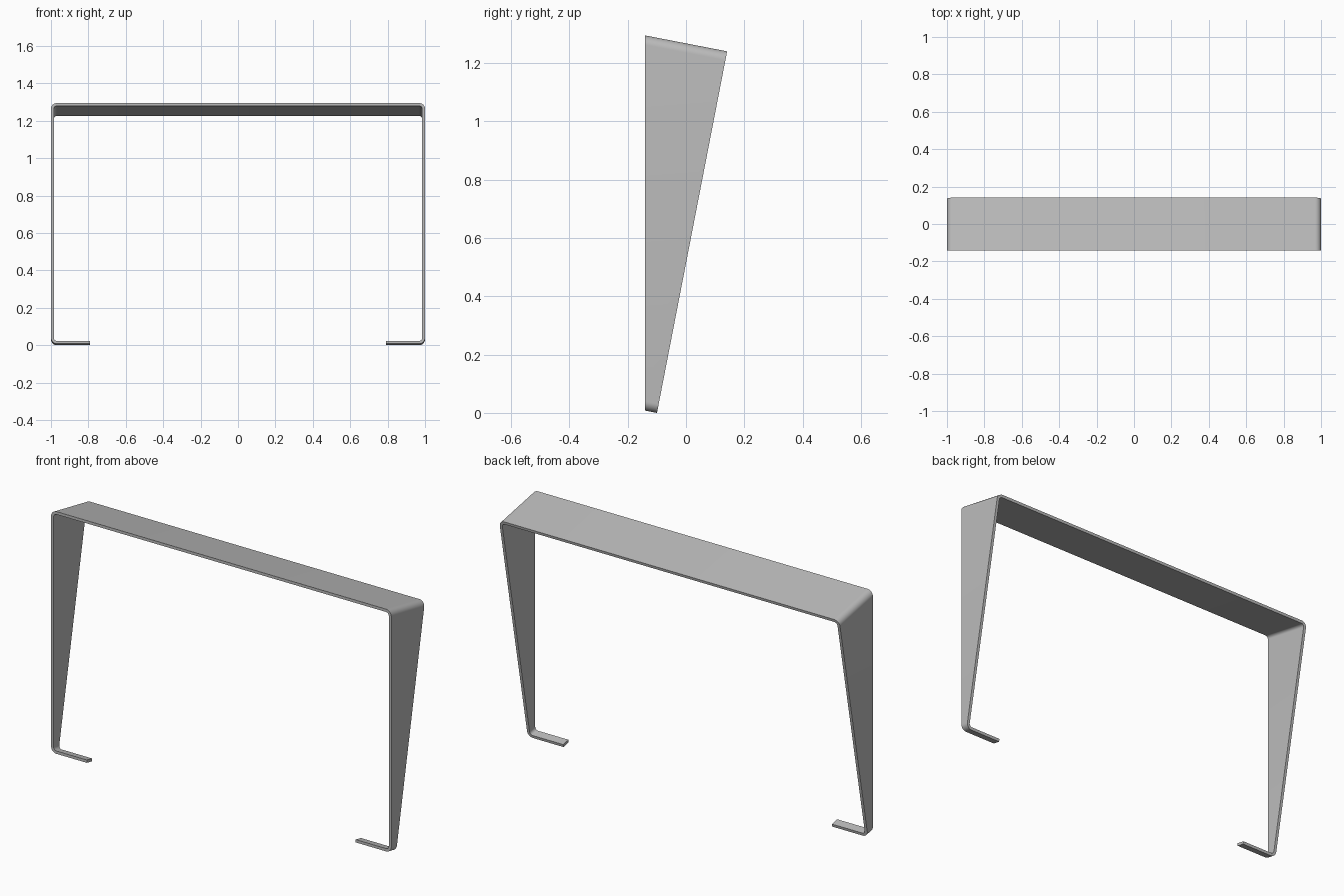
import bpy, bmesh, math

cube = bpy.data.objects.get("Cube")
if cube:
    bpy.data.objects.remove(cube, do_unlink=True)

HALF, TOP, BOTTOM = 1.0, 1.295, 0.008   # outline of the front edge
FOOT_END, THICK, RADIUS = 0.79, 0.015, 0.032
FRONT_Y, SLOPE, BACK = -0.141, 0.194, 0.0414
STEPS = 8


def arc(cx, cz, r, start):
    """Quarter-circle bend, turning anticlockwise from the start angle."""
    angles = [math.radians(start + 90 * i / STEPS) for i in range(STEPS + 1)]
    return [(cx + r * math.cos(a), cz + r * math.sin(a)) for a in angles]


def half_outline(inset):
    """Right half of the bent strip: foot end, lower bend, upper bend."""
    cx, r = HALF - RADIUS, RADIUS - inset
    return ([(FOOT_END, BOTTOM + inset)]
            + arc(cx, BOTTOM + RADIUS, r, -90)
            + arc(cx, TOP - RADIUS, r, 0))


def full_outline(inset):
    half = half_outline(inset)
    return half + [(-x, z) for x, z in reversed(half)]


def sweep_back(x, z):
    """Slide a front point down the slope to the leaning back plane."""
    t = (BACK + SLOPE * z) / (1 + SLOPE ** 2)
    return (x, FRONT_Y + t, z - SLOPE * t)


# Bent sheet frame: outer and inner skins, front and back rims, foot ends
bm = bmesh.new()
outer, inner = full_outline(0), full_outline(THICK)
rails = [
    [bm.verts.new((x, FRONT_Y, z)) for x, z in outer],
    [bm.verts.new(sweep_back(x, z)) for x, z in outer],
    [bm.verts.new(sweep_back(x, z)) for x, z in inner],
    [bm.verts.new((x, FRONT_Y, z)) for x, z in inner],
]
for k in range(4):
    a, b = rails[k], rails[(k + 1) % 4]
    for i in range(len(a) - 1):
        bm.faces.new((a[i], a[i + 1], b[i + 1], b[i]))
for end in (0, -1):
    bm.faces.new([rail[end] for rail in rails])
bmesh.ops.recalc_face_normals(bm, faces=bm.faces)
mesh = bpy.data.meshes.new("bent_sheet_frame")
bm.to_mesh(mesh)
bm.free()
frame = bpy.data.objects.new("bent_sheet_frame", mesh)
bpy.context.collection.objects.link(frame)

# Plain grey metal
grey = bpy.data.materials.new("light_grey_metal")
grey.use_nodes = True
colour = (0.5, 0.5, 0.5, 1)
grey.diffuse_color = colour
grey.node_tree.nodes["Principled BSDF"].inputs["Base Color"].default_value = colour
mesh.materials.append(grey)

# Smooth bends with crisp sheet edges
bpy.ops.object.select_all(action="DESELECT")
frame.select_set(True)
bpy.context.view_layer.objects.active = frame
bpy.ops.object.shade_smooth_by_angle(angle=math.radians(30))
